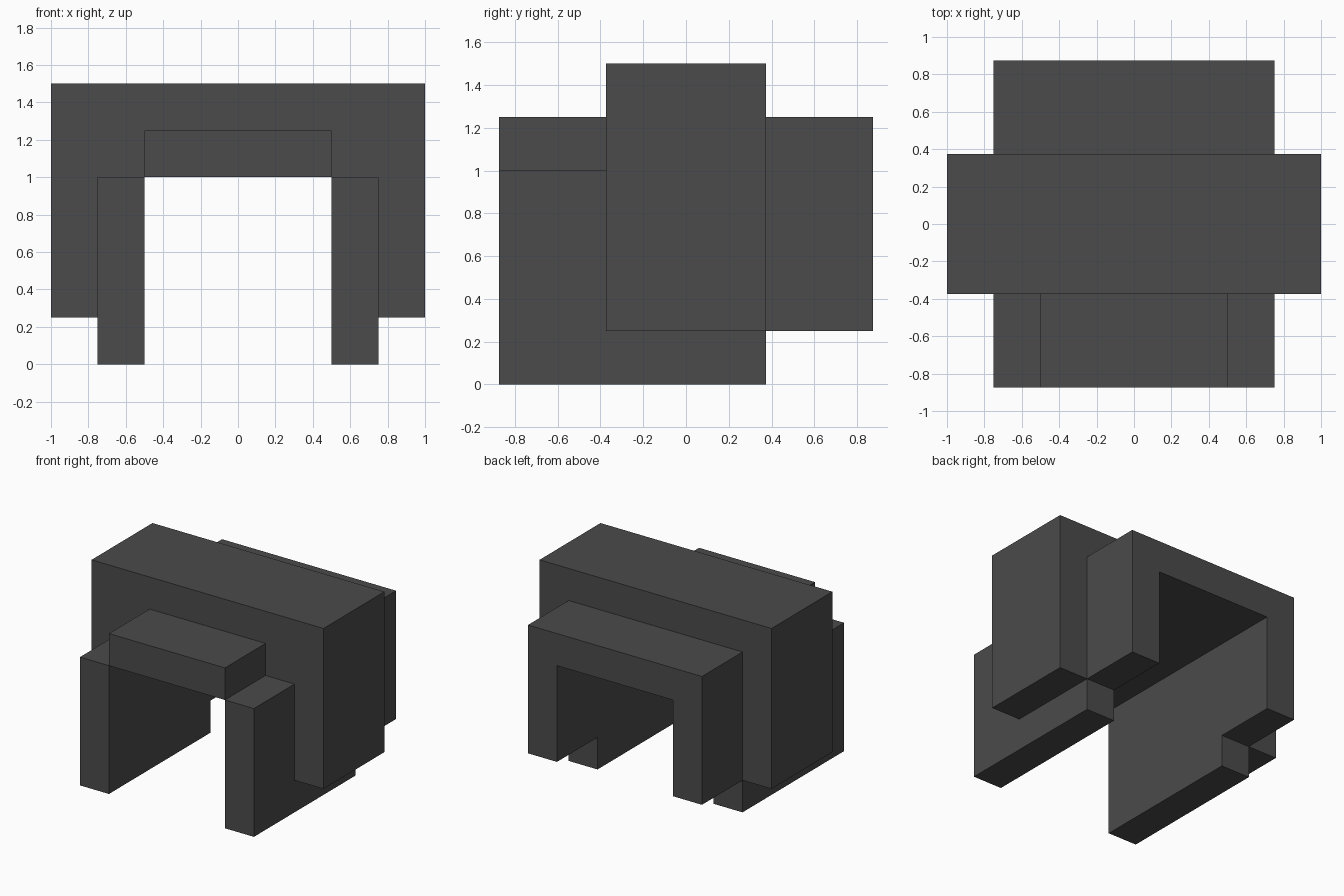
import bpy
import bmesh
from mathutils import Vector

if "Cube" in bpy.data.objects:
    bpy.data.objects.remove(bpy.data.objects["Cube"])

dark_grey = bpy.data.materials.new("dark grey")
dark_grey.diffuse_color = (0.07, 0.07, 0.07, 1.0)
dark_grey.use_nodes = True
dark_grey.node_tree.nodes["Principled BSDF"].inputs["Base Color"].default_value = dark_grey.diffuse_color


def prism(name, profile, depth):
    """Extrude a closed 3D outline along the depth vector."""
    bm = bmesh.new()
    face = bm.faces.new([bm.verts.new(p) for p in profile])
    ext = bmesh.ops.extrude_face_region(bm, geom=[face], use_keep_orig=True)
    moved = [g for g in ext["geom"] if isinstance(g, bmesh.types.BMVert)]
    bmesh.ops.translate(bm, verts=moved, vec=Vector(depth))
    bmesh.ops.recalc_face_normals(bm, faces=bm.faces)
    mesh = bpy.data.meshes.new(name)
    bm.to_mesh(mesh)
    bm.free()
    mesh.materials.append(dark_grey)
    obj = bpy.data.objects.new(name, mesh)
    bpy.context.collection.objects.link(obj)
    return obj


def arch(name, half_width, top, y0, y1):
    """Upside-down U around the shared opening, raised off the ground."""
    half = [(0.5, 1.0), (0.5, 0.25), (half_width, 0.25), (half_width, top)]
    outline = half + [(-x, z) for x, z in reversed(half)]
    return prism(name, [(x, y0, z) for x, z in outline], (0, y1 - y0, 0))


# Large middle arch and the smaller rear arch
arch("middle_arch", 1.0, 1.5, -0.375, 0.375)
arch("rear_arch", 0.75, 1.25, 0.375, 0.875)

# L-shaped front legs, with a low foot running back under the middle arch
leg = [(-0.875, 0.0), (0.375, 0.0), (0.375, 0.25),
       (-0.375, 0.25), (-0.375, 1.0), (-0.875, 1.0)]
for side, x in (("left", -0.75), ("right", 0.5)):
    prism("front_leg_" + side, [(x, y, z) for y, z in leg], (0.25, 0, 0))

# Front beam bridging the gap above the legs
beam = [(-0.875, 1.0), (-0.375, 1.0), (-0.375, 1.25), (-0.875, 1.25)]
prism("front_beam", [(-0.5, y, z) for y, z in beam], (1.0, 0, 0))
